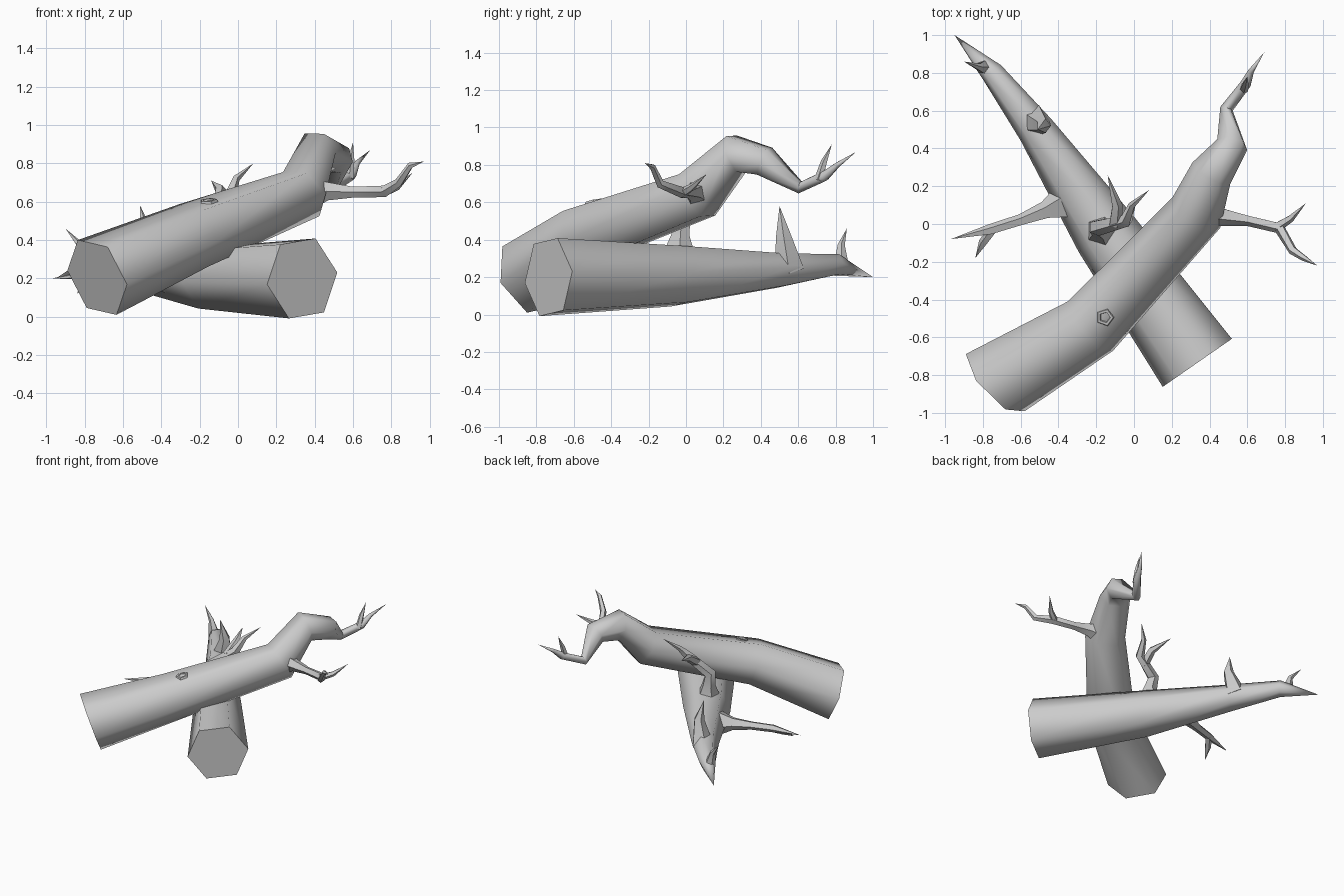
import bpy, bmesh, math
from mathutils import Vector

if "Cube" in bpy.data.objects:
    bpy.data.objects.remove(bpy.data.objects["Cube"], do_unlink=True)

# One plain grey for all the wood
wood = bpy.data.materials.new("wood_grey")
wood.use_nodes = True
GREY = (0.6, 0.6, 0.6, 1)
wood.diffuse_color = GREY
wood.node_tree.nodes["Principled BSDF"].inputs["Base Color"].default_value = GREY


def sweep(name, path, sides=5, phase=0, start=None, fixed=None):
    """Loft rings along (x, y, z, radius) points; radius zero makes a pointed tip."""
    pts = [Vector(p[:3]) for p in path]
    last = len(pts) - 1
    bm = bmesh.new()
    rings, side = [], None
    for i, p in enumerate(pts):
        if fixed:
            n = Vector(fixed).normalized()
        elif i == 0 and start:
            n = Vector(start).normalized()
        else:
            n = Vector()
            if i > 0:
                n += (p - pts[i - 1]).normalized()
            if i < last:
                n += (pts[i + 1] - p).normalized()
            n.normalize()
        # Carry the side direction along the path to avoid twisting
        if side is None:
            side = n.cross(Vector((0, 0, 1)))
            if side.length < 0.3:
                side = Vector((1, 0, 0))
        side = (side - n * side.dot(n)).normalized()
        up = side.cross(n)
        r = path[i][3]
        if r == 0:
            rings.append([bm.verts.new(p)])
            continue
        ring = []
        for k in range(sides):
            a = math.radians(phase) + math.tau * k / sides
            ring.append(bm.verts.new(p + r * (side * math.cos(a) + up * math.sin(a))))
        rings.append(ring)
    for a, b in zip(rings, rings[1:]):
        for k in range(sides):
            j = (k + 1) % sides
            if len(b) == 1:
                bm.faces.new((a[k], a[j], b[0]))
            else:
                bm.faces.new((a[k], a[j], b[j], b[k]))
    for ring in (rings[0], rings[-1]):
        if len(ring) > 1:
            bm.faces.new(ring)
    bmesh.ops.recalc_face_normals(bm, faces=bm.faces)
    mesh = bpy.data.meshes.new(name)
    bm.to_mesh(mesh)
    bm.free()
    mesh.materials.append(wood)
    obj = bpy.data.objects.new(name, mesh)
    bpy.context.collection.objects.link(obj)
    bpy.ops.object.select_all(action="DESELECT")
    obj.select_set(True)
    bpy.context.view_layer.objects.active = obj
    bpy.ops.object.shade_smooth_by_angle(angle=math.radians(65))
    return obj


# Upper log: rises to the back, then hooks over into a thin end
sweep("upper_log", [
    (-0.735, -0.84, 0.205, 0.22), (-0.23, -0.54, 0.425, 0.18),
    (0.33, 0.06, 0.64, 0.15), (0.41, 0.27, 0.86, 0.115),
    (0.52, 0.42, 0.82, 0.085), (0.49, 0.61, 0.68, 0.035),
    (0.59, 0.74, 0.74, 0.03), (0.62, 0.81, 0.8, 0.016), (0.69, 0.91, 0.87, 0),
], sides=6, phase=-10, start=(0.7, 0.64, 0.33))
sweep("upper_log_end_twig", [
    (0.58, 0.71, 0.72, 0.025), (0.59, 0.74, 0.82, 0.018), (0.6, 0.78, 0.91, 0)])

# Side branch of the upper log, with its fork
sweep("upper_side_branch", [
    (0.36, 0.06, 0.64, 0.1), (0.47, 0.04, 0.655, 0.05), (0.6, 0.02, 0.65, 0.03),
    (0.77, -0.02, 0.655, 0.032), (0.84, -0.14, 0.7, 0.024),
    (0.9, -0.18, 0.79, 0.017), (0.97, -0.22, 0.81, 0)])
sweep("upper_side_fork", [
    (0.75, -0.02, 0.65, 0.028), (0.83, 0.03, 0.68, 0.02), (0.91, 0.11, 0.75, 0)])

# Hollow knot on top of the upper log
sweep("knot", [
    (-0.15, -0.49, 0.56, 0.062), (-0.155, -0.495, 0.61, 0.045),
    (-0.155, -0.495, 0.61, 0.03), (-0.15, -0.49, 0.585, 0.022)],
    fixed=(-0.1, -0.2, 0.95))

# Lower log: tapers to a point at the back
sweep("lower_log", [
    (0.335, -0.735, 0.2, 0.225), (-0.15, -0.05, 0.205, 0.175),
    (-0.52, 0.5, 0.235, 0.1), (-0.75, 0.8, 0.265, 0.062), (-0.95, 1, 0.2, 0),
], sides=6, phase=8, start=(-0.57, 0.82, 0))

# Side branch of the lower log, with its drooping fork
sweep("lower_side_branch", [
    (-0.33, 0.13, 0.22, 0.12), (-0.47, 0.07, 0.22, 0.05), (-0.6, 0.02, 0.22, 0.032),
    (-0.76, -0.03, 0.22, 0.03), (-0.97, -0.08, 0.2, 0)])
sweep("lower_side_fork", [
    (-0.74, -0.02, 0.22, 0.026), (-0.8, -0.1, 0.18, 0.024), (-0.84, -0.18, 0.12, 0)])

# Crooked branch rising from the middle of the lower log
sweep("middle_branch", [
    (-0.17, -0.04, 0.27, 0.11), (-0.18, -0.03, 0.42, 0.052), (-0.2, -0.02, 0.52, 0.045),
    (-0.04, 0.02, 0.63, 0.036), (-0.01, 0.1, 0.72, 0.02), (0.08, 0.18, 0.8, 0)])
sweep("middle_fork", [
    (-0.1, 0, 0.59, 0.036), (-0.09, 0.1, 0.66, 0.03), (-0.14, 0.26, 0.71, 0)])

# Short spikes near the tapered end
sweep("back_spike", [
    (-0.53, 0.55, 0.24, 0.085), (-0.48, 0.52, 0.43, 0.04), (-0.51, 0.5, 0.58, 0)])
sweep("tip_spike", [
    (-0.79, 0.83, 0.25, 0.045), (-0.82, 0.83, 0.37, 0.02), (-0.9, 0.86, 0.46, 0)])
